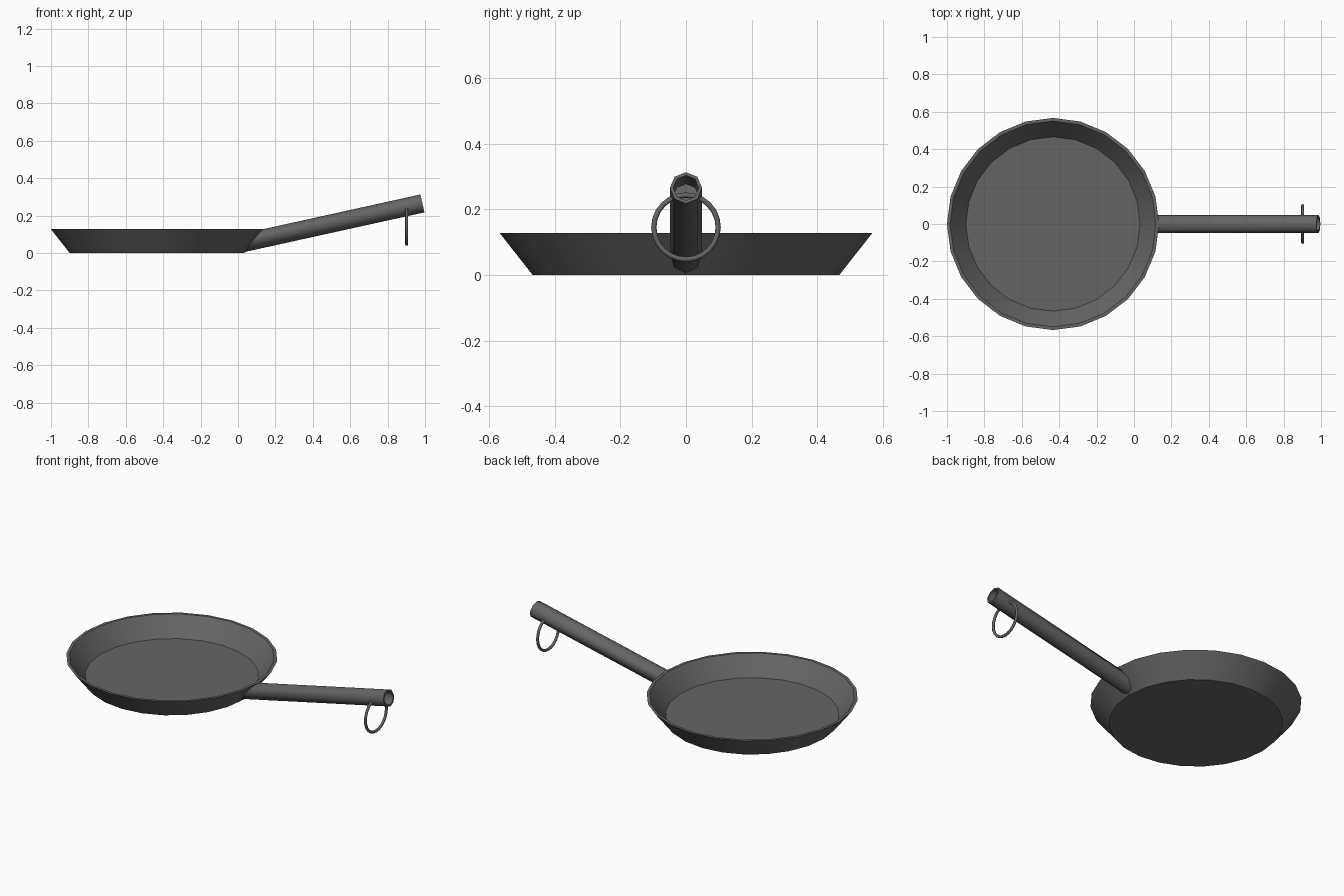
import bpy, bmesh, math
from mathutils import Vector

if "Cube" in bpy.data.objects:
    bpy.data.objects.remove(bpy.data.objects["Cube"])


def material(name, value):
    m = bpy.data.materials.new(name)
    m.diffuse_color = (value, value, value, 1)
    m.use_nodes = True
    m.node_tree.nodes["Principled BSDF"].inputs["Base Color"].default_value = m.diffuse_color
    return m


iron = material("dark iron", 0.13)


def finish(name, rings, closed=False):
    """Skin a list of equal-length point rings; cap both ends unless closed."""
    bm = bmesh.new()
    loops = [[bm.verts.new(p) for p in ring] for ring in rings]
    n = len(loops[0])
    pairs = list(zip(loops, loops[1:]))
    if closed:
        pairs.append((loops[-1], loops[0]))
    for a, b in pairs:
        for i in range(n):
            j = (i + 1) % n
            bm.faces.new((a[i], a[j], b[j], b[i]))
    if not closed:
        bm.faces.new(loops[0])
        bm.faces.new(loops[-1])
    bmesh.ops.recalc_face_normals(bm, faces=bm.faces[:])
    mesh = bpy.data.meshes.new(name)
    bm.to_mesh(mesh)
    bm.free()
    mesh.materials.append(iron)
    obj = bpy.data.objects.new(name, mesh)
    bpy.context.collection.objects.link(obj)
    bpy.ops.object.select_all(action='DESELECT')
    obj.select_set(True)
    bpy.context.view_layer.objects.active = obj
    bpy.ops.object.shade_smooth_by_angle(angle=math.radians(30 if name == "pan" else 50))
    return obj


def angles(n):
    return [2 * math.pi * i / n for i in range(n)]


# Pan: flared wall, thin rim and raised inner floor
PAN_X = -0.433
profile = [(0.467, 0), (0.567, 0.127), (0.550, 0.127), (0.466, 0.02)]
finish("pan", [[(PAN_X + r * math.cos(a), r * math.sin(a), z) for a in angles(24)]
               for r, z in profile])

# Handle: octagonal bar tilted upwards, root sheared to the pan wall, hollow tip
slope = 0.2205
axis = Vector((1, 0, slope)).normalized()
up = Vector((-axis.z, 0, axis.x))
tip = Vector((0.986, 0, 0.265))


def octagon(radius, depth):
    return [tip - axis * depth + up * radius * math.cos(a) + Vector((0, radius * math.sin(a), 0))
            for a in angles(8)]


def slide_to_wall(p):
    k = 0.1 / 0.127
    z0 = p.z - slope * p.x
    x = (0.024 + k * z0) / (1 - k * slope)
    return Vector((x, p.y, z0 + slope * x))


outer = octagon(0.049, 0)
finish("handle", [[slide_to_wall(p) for p in outer], outer,
                  octagon(0.039, 0), octagon(0.039, 0.12)])

# Hanging ring: thin torus through the underside of the handle
finish("hanging_ring",
       [[(0.902 + 0.008 * math.sin(b),
          (0.098 + 0.008 * math.cos(b)) * math.cos(a),
          0.145 + (0.098 + 0.008 * math.cos(b)) * math.sin(a)) for b in angles(8)]
        for a in angles(24)], closed=True)
